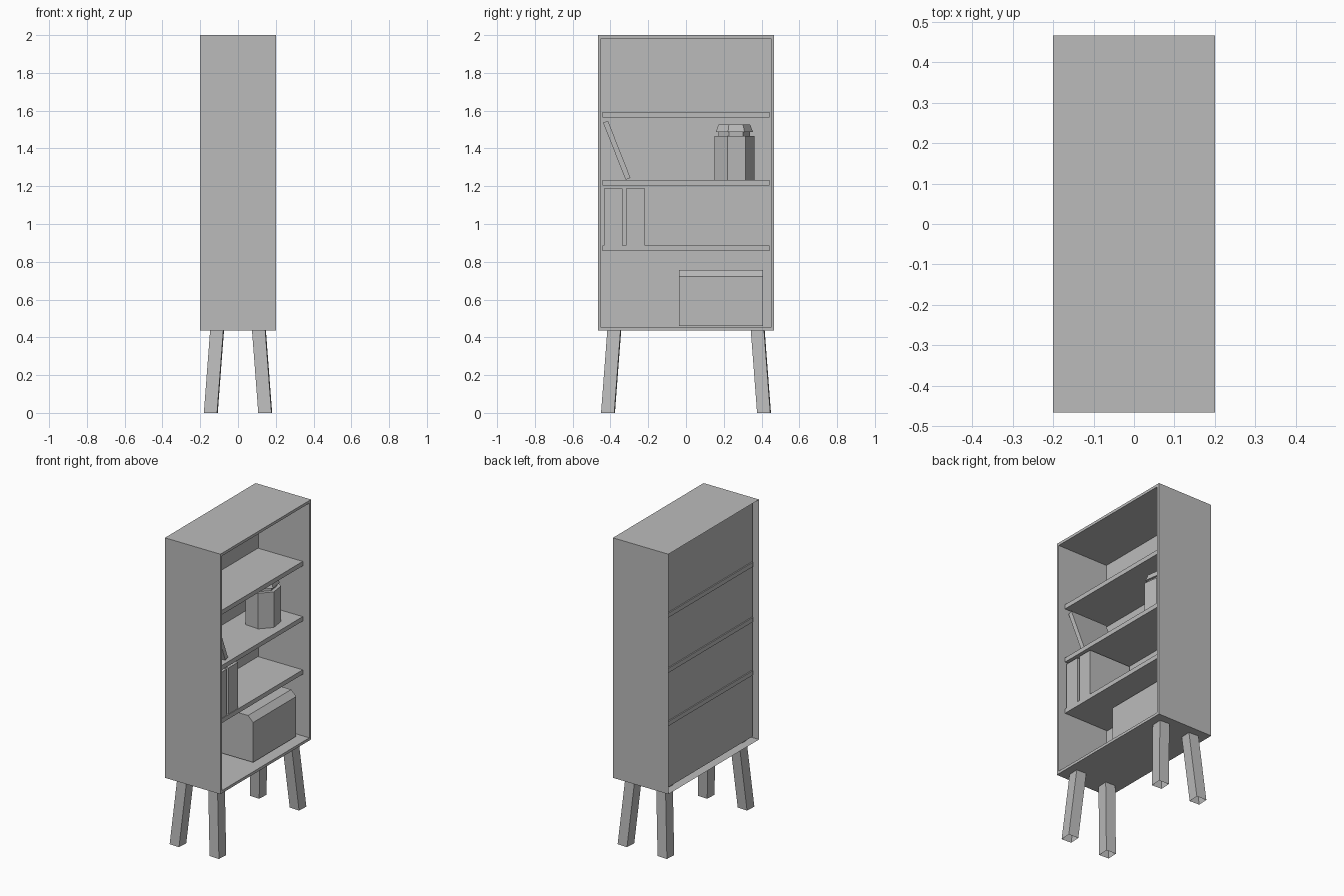
import bpy, bmesh, math
from mathutils import Matrix

if "Cube" in bpy.data.objects:
    bpy.data.objects.remove(bpy.data.objects["Cube"])

grey = bpy.data.materials.new("plain_grey")
grey.diffuse_color = (0.5, 0.5, 0.5, 1)
grey.use_nodes = True
grey.node_tree.nodes["Principled BSDF"].inputs["Base Color"].default_value = grey.diffuse_color


def finish(name, bm):
    mesh = bpy.data.meshes.new(name)
    bm.to_mesh(mesh)
    bm.free()
    mesh.materials.append(grey)
    obj = bpy.data.objects.new(name, mesh)
    bpy.context.collection.objects.link(obj)
    return obj


def box_bm(x, y, z):
    """Box from (min, max) pairs."""
    bm = bmesh.new()
    bmesh.ops.create_cube(bm, size=1)
    for v in bm.verts:
        for i, (lo, hi) in enumerate((x, y, z)):
            v.co[i] = hi if v.co[i] > 0 else lo
    return bm


def face_towards(bm, axis, sign):
    bm.normal_update()
    return next(f for f in bm.faces if f.normal[axis] * sign > 0.9)


# cabinet: hollow shell open at the back, front face inset and pushed in
bm = box_bm((-0.2, 0.2), (-0.467, 0.467), (0.435, 2.0))
bmesh.ops.delete(bm, geom=[face_towards(bm, 0, -1)], context='FACES_ONLY')
front = face_towards(bm, 0, 1)
bmesh.ops.inset_region(bm, faces=[front], thickness=0.025)
ext = bmesh.ops.extrude_discrete_faces(bm, faces=[front])
for v in ext["faces"][0].verts:
    v.co.x = -0.166
finish("cabinet", bm)

# shelves, reaching slightly through the back panel
for i, z in enumerate((0.858, 1.205, 1.565)):
    finish(f"shelf_{i + 1}", box_bm((-0.174, 0.157), (-0.443, 0.443), (z, z + 0.029)))

# splayed legs: open square tubes
for sx, sy, name in ((1, -1, "front_right_leg"), (-1, -1, "front_left_leg"),
                     (1, 1, "back_right_leg"), (-1, 1, "back_left_leg")):
    bm = box_bm((-0.035, 0.035), (-0.035, 0.035), (0, 0.445))
    caps = [face_towards(bm, 2, 1), face_towards(bm, 2, -1)]
    bmesh.ops.delete(bm, geom=caps, context='FACES_ONLY')
    bm.transform(Matrix.Rotation(math.radians(-3), 4, 'Z'))
    for v in bm.verts:
        lean = 0.033 * v.co.z / 0.435
        v.co.x += sx * (0.144 - lean)
        v.co.y += sy * (0.413 - lean)
    finish(name, bm)

# storage box with bevelled long top edges
bm = box_bm((-0.135, 0.135), (-0.037, 0.407), (0.461, 0.757))
edges = [e for e in bm.edges
         if all(v.co.z > 0.7 for v in e.verts) and abs(e.verts[0].co.y - e.verts[1].co.y) > 0.1]
bmesh.ops.bevel(bm, geom=edges, offset=0.036, segments=1, affect='EDGES')
finish("storage_box", bm)

# upright books
for i, y in enumerate((-0.434, -0.317)):
    finish(f"upright_book_{i + 1}", box_bm((-0.15, 0.153), (y, y + 0.099), (0.887, 1.188)))

# leaning book
bm = box_bm((-0.133, 0.133), (-0.0138, 0.0138), (-0.1625, 0.1625))
bm.transform(Matrix.Translation((0, -0.3665, 1.3905)) @ Matrix.Rotation(math.radians(21.5), 4, 'X'))
finish("leaning_book", bm)

# seven-sided jar: body, narrow neck and tapered lid
bm = bmesh.new()
profile = [(0.1095, 1.234), (0.1095, 1.466), (0.086, 1.466),
           (0.086, 1.487), (0.102, 1.487), (0.087, 1.526)]
rings = []
for r, z in profile:
    angles = [math.radians(34) + k * math.tau / 7 for k in range(7)]
    rings.append([bm.verts.new((r * math.cos(a), 0.253 + r * math.sin(a), z)) for a in angles])
for lower, upper in zip(rings, rings[1:]):
    for k in range(7):
        n = (k + 1) % 7
        bm.faces.new((lower[k], lower[n], upper[n], upper[k]))
bm.faces.new(rings[0][::-1])
bm.faces.new(rings[-1])
finish("jar", bm)
